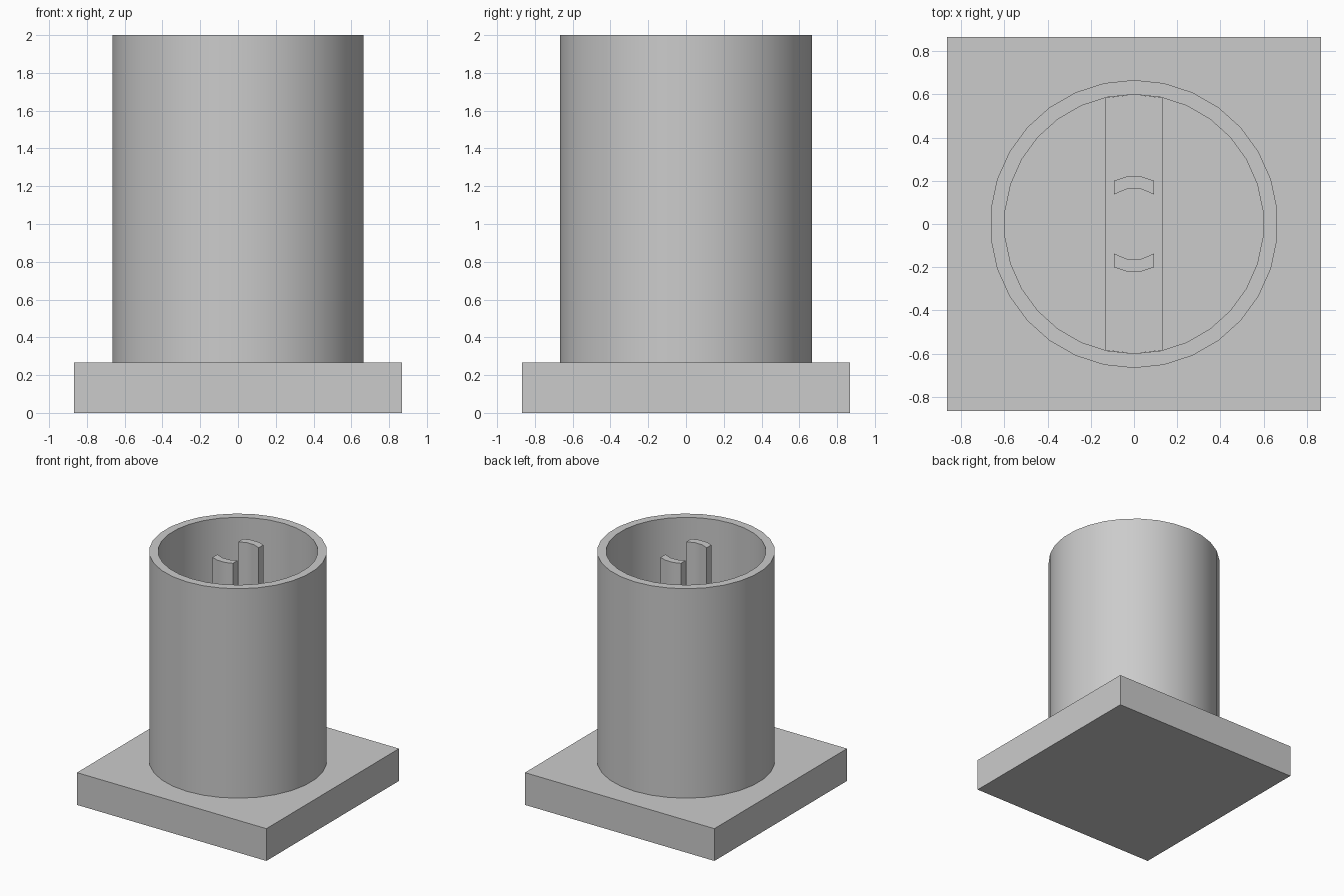
import bpy, bmesh
from math import radians, sin, cos, sqrt

cube = bpy.data.objects.get("Cube")
if cube:
    bpy.data.objects.remove(cube, do_unlink=True)

grey = bpy.data.materials.new("plain grey")
grey.use_nodes = True
colour = (0.6, 0.6, 0.6, 1)
grey.diffuse_color = colour
grey.node_tree.nodes["Principled BSDF"].inputs["Base Color"].default_value = colour

BASE_TOP, TOP = 0.267, 2.0
OUTER, INNER, SIDES = 0.667, 0.6, 30


def finish(name, bm):
    bmesh.ops.recalc_face_normals(bm, faces=bm.faces)
    mesh = bpy.data.meshes.new(name)
    bm.to_mesh(mesh)
    bm.free()
    mesh.materials.append(grey)
    obj = bpy.data.objects.new(name, mesh)
    bpy.context.collection.objects.link(obj)
    bpy.ops.object.select_all(action='DESELECT')
    obj.select_set(True)
    bpy.context.view_layer.objects.active = obj
    bpy.ops.object.shade_smooth_by_angle(angle=radians(30))


def prism(name, outline, z0, z1):
    """Extrude a flat outline from z0 up to z1."""
    bm = bmesh.new()
    face = bm.faces.new([bm.verts.new((x, y, z0)) for x, y in outline])
    ext = bmesh.ops.extrude_face_region(bm, geom=[face], use_keep_orig=True)
    verts = [v for v in ext["geom"] if isinstance(v, bmesh.types.BMVert)]
    bmesh.ops.translate(bm, verts=verts, vec=(0, 0, z1 - z0))
    finish(name, bm)


def rectangle(hx, hy):
    return [(-hx, -hy), (hx, -hy), (hx, hy), (-hx, hy)]


# Square foot plate
prism("base_plate", rectangle(0.867, 0.867), 0, BASE_TOP)

# Open tube: a rectangular wall section swept round, with a vertex on +y
bm = bmesh.new()
section = [(OUTER, BASE_TOP), (OUTER, TOP), (INNER, TOP), (INNER, BASE_TOP)]
rings = []
for i in range(SIDES):
    a = radians(90 + i * 360 / SIDES)
    rings.append([bm.verts.new((r * cos(a), r * sin(a), z)) for r, z in section])
for i in range(SIDES):
    a, b = rings[i], rings[(i + 1) % SIDES]
    for j in range(3):
        bm.faces.new((a[j], b[j], b[j + 1], a[j + 1]))
finish("tube", bm)

# Cross bar on the tube floor, its ends meeting the inner wall
w = 0.133
e = sqrt(INNER ** 2 - w ** 2)
prism("cross_bar", [(-w, -e), (0, -INNER), (w, -e), (w, e), (0, INNER), (-w, e)],
      BASE_TOP, 0.53)

# Two curved prongs rising from the bar to the rim
half = [(0.093, 0.2), (0.035, 0.22)]
inner_half = [(0.033, 0.162), (0.093, 0.137)]
arc = half + [(-x, y) for x, y in reversed(half)]
arc += [(-x, y) for x, y in reversed(inner_half)] + inner_half
for name, side in (("back_prong", 1), ("front_prong", -1)):
    prism(name, [(x, side * y) for x, y in arc], 0.53, TOP)
